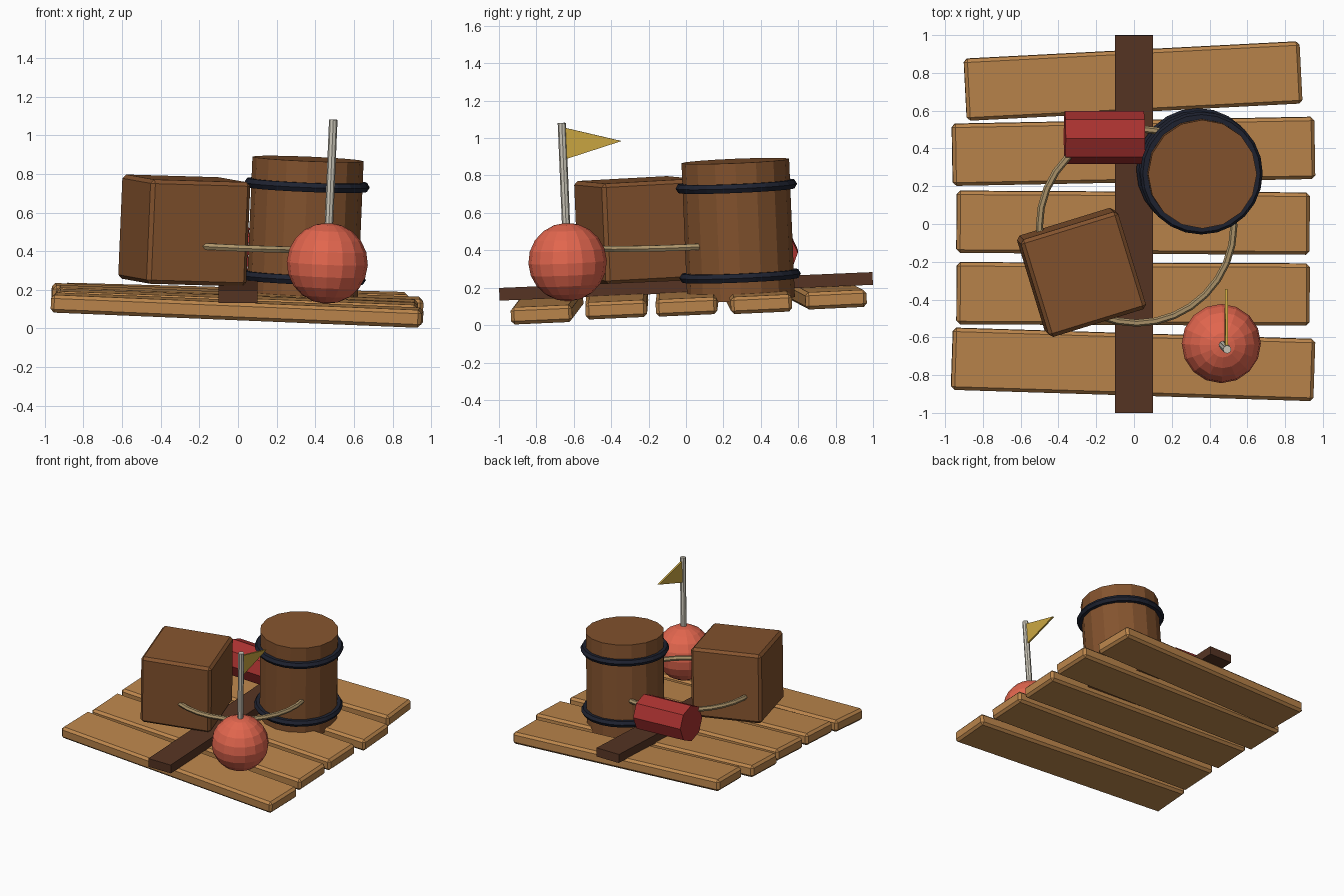
import bpy, bmesh, math
from mathutils import Matrix, Vector

if "Cube" in bpy.data.objects:
    bpy.data.objects.remove(bpy.data.objects["Cube"])

S = math.radians


def mat(name, r, g, b):
    m = bpy.data.materials.new(name)
    lin = [((c / 255 + 0.055) / 1.055) ** 2.4 for c in (r, g, b)]
    m.diffuse_color = (*lin, 1)
    m.use_nodes = True
    m.node_tree.nodes["Principled BSDF"].inputs["Base Color"].default_value = m.diffuse_color
    return m


TAN = mat("tan plank wood", 188, 134, 76)
BROWN = mat("brown wood", 132, 83, 46)
DARK = mat("dark beam wood", 86, 52, 35)
BLACK = mat("dark band", 30, 34, 48)
CORAL = mat("coral buoy", 226, 102, 78)
RED = mat("red can", 170, 50, 48)
ROPE = mat("rope", 172, 148, 106)
GREY = mat("pale pole", 205, 200, 186)
GOLD = mat("gold flag", 204, 168, 66)


def tilt(tx=2.4, ty=2.4):
    """Gentle float tilt: rises to the back, drops to the right."""
    return Matrix.Rotation(S(tx), 4, 'X') @ Matrix.Rotation(S(ty), 4, 'Y')


def finish(name, bm, material, loc, rot=None, bevel=0):
    me = bpy.data.meshes.new(name)
    bmesh.ops.recalc_face_normals(bm, faces=bm.faces[:])
    bm.to_mesh(me)
    bm.free()
    me.materials.append(material)
    ob = bpy.data.objects.new(name, me)
    bpy.context.collection.objects.link(ob)
    ob.matrix_world = Matrix.Translation(loc) @ (rot or tilt())
    if bevel:
        mod = ob.modifiers.new("bevel", 'BEVEL')
        mod.width = bevel
        mod.segments = 1
    return ob


def box(name, size, material, loc, rot, bevel=0):
    bm = bmesh.new()
    bmesh.ops.create_cube(bm, size=1)
    bmesh.ops.scale(bm, vec=size, verts=bm.verts)
    return finish(name, bm, material, loc, rot, bevel)


def cylinder(name, r, h, sides, material, loc, rot=None):
    bm = bmesh.new()
    bmesh.ops.create_cone(bm, cap_ends=True, segments=sides,
                          radius1=r, radius2=r, depth=h)
    return finish(name, bm, material, loc, rot)


def ring(name, major, minor, n, k, material, loc):
    bm = bmesh.new()
    rows = []
    for i in range(n):
        a = 2 * math.pi * i / n
        row = []
        for j in range(k):
            b = 2 * math.pi * j / k
            d = major + minor * math.cos(b)
            row.append(bm.verts.new((d * math.cos(a), d * math.sin(a), minor * math.sin(b))))
        rows.append(row)
    for i in range(n):
        p, q = rows[i], rows[(i + 1) % n]
        for j in range(k):
            bm.faces.new((p[j], q[j], q[(j + 1) % k], p[(j + 1) % k]))
    return finish(name, bm, material, loc)


def yaw(deg):
    return Matrix.Rotation(S(deg), 4, 'Z')


# Deck planks: centre x, y, z, length, yaw, side slope
planks = [(-0.005, -0.743, 0.095, 1.92, -1.9, 2.3),
          (-0.005, -0.370, 0.118, 1.87, -0.3, 2.2),
          (-0.005, 0.007, 0.135, 1.87, -0.4, 2.3),
          (-0.003, 0.385, 0.147, 1.92, 1.0, 2.2),
          (-0.005, 0.757, 0.160, 1.78, 2.9, 1.7)]
for i, (x, y, z, length, a, ty) in enumerate(planks):
    box(f"plank_{i + 1}", (length, 0.328, 0.092), TAN, (x, y, z),
        tilt(2.6, ty) @ yaw(a), 0.018)

# Cross beam
box("cross_beam", (0.2, 1.998, 0.068), DARK, (0, 0, 0.207), tilt(2.43, 0))

# Crate
box("crate", (0.54, 0.54, 0.54), BROWN, (-0.278, -0.256, 0.507), tilt() @ yaw(17), 0.02)

# Barrel with two bands
axis = (tilt() @ Vector((0, 0, 1, 0))).to_3d()
mid = Vector((0.347, 0.279, 0.508))
cylinder("barrel", 0.288, 0.74, 16, BROWN, mid)
for name, d in (("upper_band", 0.235), ("lower_band", -0.245)):
    ring(name, 0.298, 0.027, 24, 6, BLACK, mid + axis * d)

# Red can lying on its side
cylinder("red_can", 0.14, 0.42, 8, RED, (-0.157, 0.458, 0.39),
         tilt() @ Matrix.Rotation(S(90), 4, 'Y'))

# Rope loop
ring("rope_loop", 0.515, 0.019, 32, 6, ROPE, (0.014, -0.01, 0.437))

# Buoy
bm = bmesh.new()
bmesh.ops.create_uvsphere(bm, u_segments=16, v_segments=10, radius=0.21)
buoy = Vector((0.462, -0.633, 0.337))
finish("buoy", bm, CORAL, buoy)

# Pole
cylinder("flag_pole", 0.022, 0.58, 8, GREY, buoy + axis * 0.455)

# Triangular flag, pointing to the back
bm = bmesh.new()
pts = [(0, 0.01, 0.085), (0, 0.01, -0.085), (0, 0.315, 0.0)]
sides = [[bm.verts.new((sx, y, z)) for _, y, z in pts] for sx in (-0.007, 0.007)]
for tri in sides:
    bm.faces.new(tri)
for i in range(3):
    j = (i + 1) % 3
    bm.faces.new((sides[0][i], sides[0][j], sides[1][j], sides[1][i]))
finish("flag", bm, GOLD, buoy + axis * 0.635)
